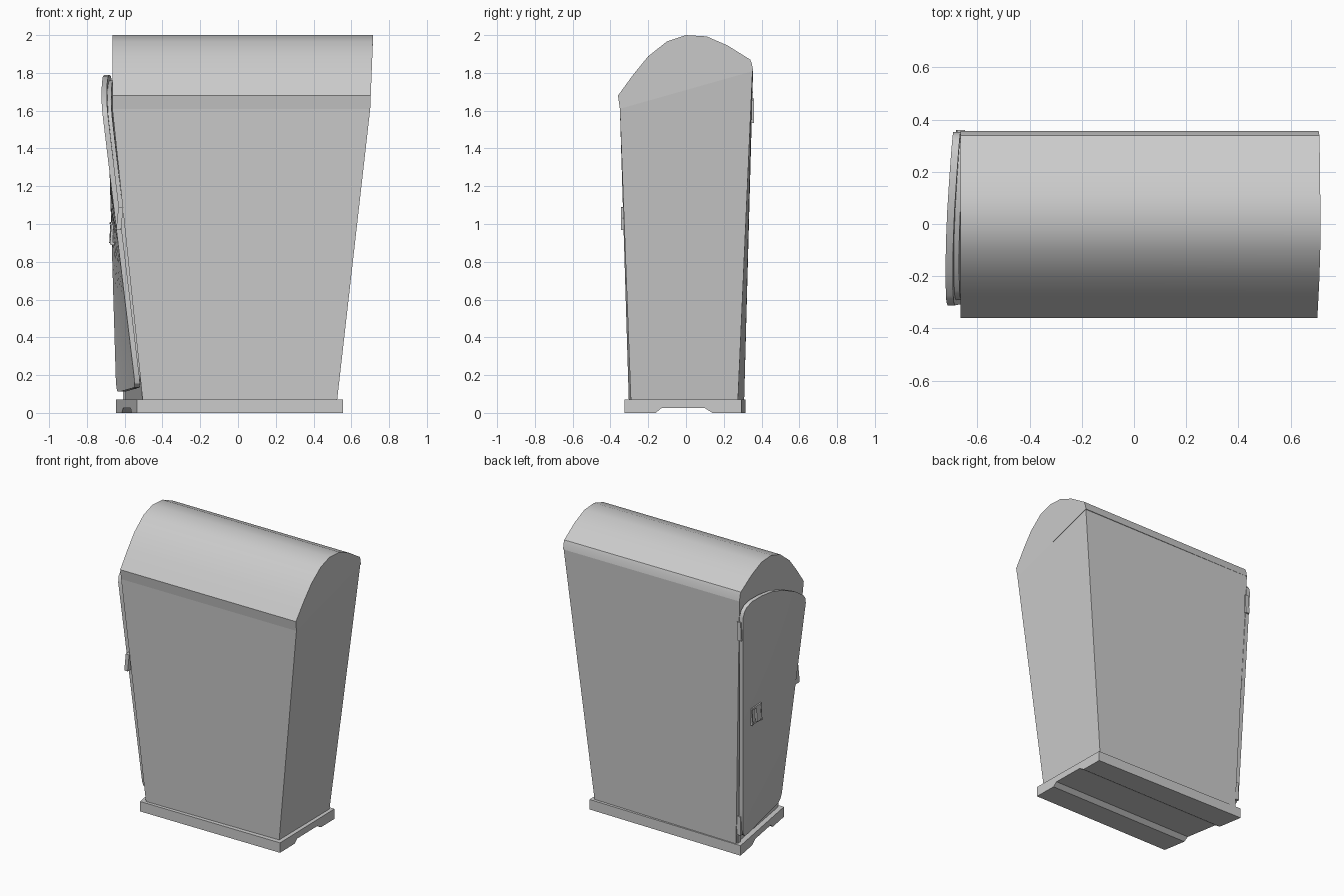
import bpy, bmesh, math
from mathutils import Vector

if "Cube" in bpy.data.objects:
    bpy.data.objects.remove(bpy.data.objects["Cube"])


def make(name, verts, faces, angle=25):
    mesh = bpy.data.meshes.new(name)
    mesh.from_pydata([tuple(v) for v in verts], [], faces)
    bm = bmesh.new()
    bm.from_mesh(mesh)
    bmesh.ops.recalc_face_normals(bm, faces=bm.faces)
    bm.to_mesh(mesh)
    bm.free()
    ob = bpy.data.objects.new(name, mesh)
    bpy.context.collection.objects.link(ob)
    bpy.ops.object.select_all(action='DESELECT')
    ob.select_set(True)
    bpy.context.view_layer.objects.active = ob
    bpy.ops.object.shade_smooth_by_angle(angle=math.radians(angle))
    return ob


def loft(name, left, right):
    """Close two matching outlines into a solid."""
    n = len(left)
    faces = [(i, (i + 1) % n, n + (i + 1) % n, n + i) for i in range(n)]
    faces += [tuple(range(n)), tuple(range(n, 2 * n))]
    return make(name, left + right, faces)


def box(name, c, size, tilt=0.0, twist=0.0):
    bpy.ops.mesh.primitive_cube_add(size=1, location=c, rotation=(0, tilt, twist))
    ob = bpy.context.object
    ob.name = name
    ob.scale = size
    return ob


# base plinth: skewed in plan, with a channel running underneath
def base_end(xf, xb, yb):
    prof = [(-.325, 0), (-.16, 0), (-.13, .025), (.10, .025), (.14, 0),
            (yb, 0), (yb, .07), (-.325, .07)]
    return [(xf + (xb - xf) * (y + .325) / (yb + .325), y, z) for y, z in prof]


loft("base", base_end(-.535, -.645, .315), base_end(.555, .545, .295))

# tapered cabinet body
loft("cabinet_body",
     [(-.505, -.303, .07), (-.605, .308, .07), (-.665, .355, 1.81), (-.665, -.35, 1.61)],
     [(.525, -.292, .07), (.52, .275, .07), (.706, .352, 1.81), (.70, -.35, 1.61)])

# curved roof with a narrow fascia on the front
roof = [(-.35, 1.61), (-.36, 1.68), (-.28, 1.79), (-.20, 1.888), (-.10, 1.967), (0, 2.0),
        (.11, 1.993), (.22, 1.945), (.34, 1.87), (.348, 1.85), (.356, 1.81)]
loft("roof", [(-.665, y, z) for y, z in roof],
     [(.70 + .014 * max(0, min(1, (z - 1.61) / .35)), y, z) for y, z in roof])


# twisted end door: both side edges lean by different amounts
def door_point(s, z, off=0.0):
    xf = -.54 - .1205 * (z - .11)
    xb = -.645 - .0300 * (z - .11)
    yf = -.28 - .022 * (z - .11)
    yb = .29 + .040 * (z - .11)
    return Vector((xf + (xb - xf) * s + off, yf + (yb - yf) * s, z))


def door_panel(name, columns, off, thick, rows=10):
    verts, faces = [], []
    nc, nr = len(columns), rows + 1
    for layer in (off, off + thick):
        for s, bot, top in columns:
            verts += [door_point(s, bot + (top - bot) * r / rows, layer) for r in range(nr)]
    half = nc * nr
    for c in range(nc - 1):
        for r in range(rows):
            q = (c * nr + r, (c + 1) * nr + r, (c + 1) * nr + r + 1, c * nr + r + 1)
            faces += [q, tuple(i + half for i in q)]
    rim = [c * nr for c in range(nc)] + [(nc - 1) * nr + r for r in range(1, nr)]
    rim += [c * nr + rows for c in range(nc - 2, -1, -1)] + list(range(rows - 1, 0, -1))
    for a, b in zip(rim, rim[1:] + rim[:1]):
        faces.append((a, b, b + half, a + half))
    return make(name, verts, faces, 30)


# columns: position across, bottom height, top height
door_cols = [(0, .19, 1.56), (.02, .155, 1.60), (.06, .135, 1.63), (.2, .13, 1.69),
             (.38, .125, 1.745), (.55, .12, 1.78), (.72, .115, 1.79), (.86, .112, 1.785),
             (.94, .115, 1.765), (.98, .135, 1.74), (1, .165, 1.70)]
door_panel("door", door_cols, 0, .028)

# thinner seal behind the door
seal_cols = [(.03 + .94 * s, b + .03, t - .03) for s, b, t in door_cols]
door_panel("door_seal", seal_cols, .026, .022)

# handle: surround frame and angled grip near the rear edge
tilt, twist = math.atan(.06), math.atan(.03)
p = door_point(.76, .95)
for dy in (-.05, .05):
    box("handle_frame_side", p + Vector((-.004, dy, 0)), (.014, .012, .12), tilt, twist)
for dz in (-.055, .055):
    box("handle_frame_bar", p + Vector((-.004 - dz * .06, 0, dz)), (.014, .11, .012), tilt, twist)
box("handle_grip", p + Vector((-.008, -.015, 0)), (.014, .045, .10), tilt, twist)

# lock bracket on the front edge of the door
box("edge_bracket", (-.626, -.322, 1.03), (.026, .044, .12), .1)

# hinges on the rear edge
for z in (.20, 1.60):
    h = door_point(1, z)
    box("hinge", h + Vector((.025, .004, 0)), (.03, .014, .13), .03)

# support foot below the door
box("door_foot", (-.60, .28, .095), (.02, .03, .06))
